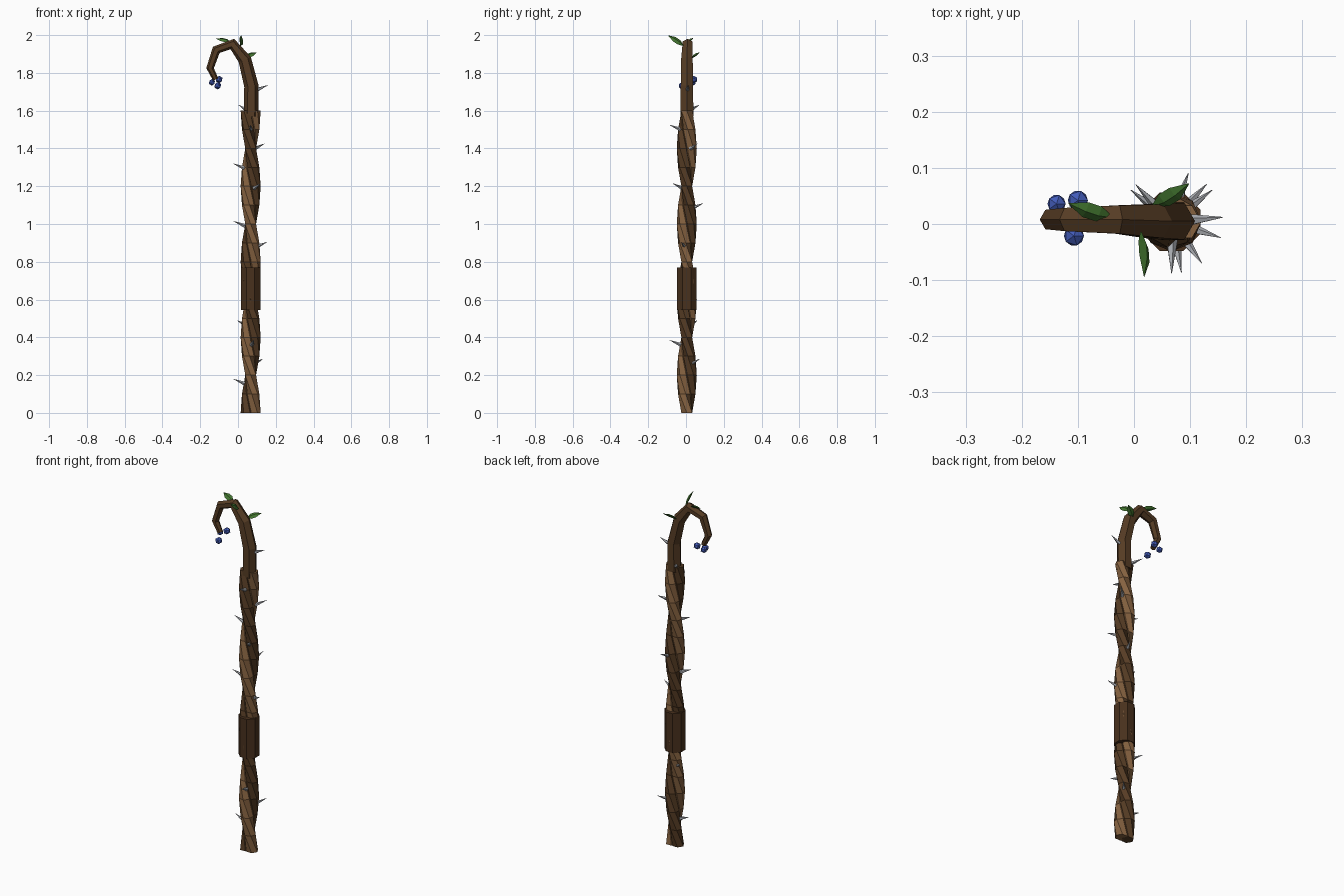
import bpy, bmesh, math
from mathutils import Vector

if "Cube" in bpy.data.objects:
    bpy.data.objects.remove(bpy.data.objects["Cube"])

CX, CY = 0.067, 0.004   # shaft axis


def material(name, rgb):
    m = bpy.data.materials.new(name)
    m.diffuse_color = (*[c ** 2.2 for c in rgb], 1)
    m.use_nodes = True
    m.node_tree.nodes["Principled BSDF"].inputs["Base Color"].default_value = m.diffuse_color
    return m


TAN = material("light_wood", (0.52, 0.385, 0.26))
BROWN = material("dark_wood", (0.34, 0.245, 0.16))
GRIP = material("grip_wood", (0.29, 0.205, 0.135))
GREY = material("thorn_grey", (0.66, 0.67, 0.69))
GREEN = material("leaf_green", (0.27, 0.46, 0.20))
BLUE = material("berry_blue", (0.27, 0.36, 0.72))


def finish(name, bm, mat):
    bmesh.ops.recalc_face_normals(bm, faces=bm.faces)
    me = bpy.data.meshes.new(name)
    bm.to_mesh(me)
    bm.free()
    me.materials.append(mat)
    ob = bpy.data.objects.new(name, me)
    bpy.context.collection.objects.link(ob)
    return ob


def loft(name, stations, sides, mat):
    """Stations are (centre, axis_u, axis_v, start_angle); axes hold the radii."""
    bm = bmesh.new()
    rings = []
    for c, u, v, a0 in stations:
        ring = []
        for k in range(sides):
            a = a0 + k * math.tau / sides
            ring.append(bm.verts.new(c + u * math.cos(a) + v * math.sin(a)))
        rings.append(ring)
    for a, b in zip(rings, rings[1:]):
        for k in range(sides):
            j = (k + 1) % sides
            bm.faces.new((a[k], a[j], b[j], b[k]))
    bm.faces.new(rings[0])
    bm.faces.new(rings[-1])
    return finish(name, bm, mat)


X, Y, Z = Vector((1, 0, 0)), Vector((0, 1, 0)), Vector((0, 0, 1))

# Two strands twisted round each other, one turn per 0.8
for name, phase, mat in (("dark_strand", math.pi, BROWN), ("light_strand", 0, TAN)):
    st = []
    for i in range(17):
        z = i * 0.1
        a = phase - math.tau * z / 0.8
        c = Vector((CX + 0.02 * math.cos(a), CY + 0.02 * math.sin(a), z))
        st.append((c, X * 0.033, Y * 0.033, a))
    loft(name, st, 6, mat)

# Hand grip
loft("grip", [(Vector((CX, CY, z)), X * 0.056, Y * 0.056, math.pi / 8)
              for z in (0.545, 0.77)], 8, GRIP)

# Curled hook, tapering to its tip
path = [(0.069, 1.57, 0.039), (0.071, 1.73, 0.038), (0.036, 1.87, 0.035),
        (-0.03, 1.953, 0.029), (-0.115, 1.922, 0.024), (-0.148, 1.825, 0.02),
        (-0.118, 1.765, 0.015)]
pts = [Vector((x, 0.005 + 0.003 * (i > 2), z)) for i, (x, z, r) in enumerate(path)]
st = []
for i, p in enumerate(pts):
    t = pts[min(i + 1, len(pts) - 1)] - pts[max(i - 1, 0)]
    t.y = 0
    t = Z if i == 0 else t.normalized()
    r = path[i][2]
    st.append((p, Y.cross(t) * r, Y * r, 0))
loft("hook", st, 6, BROWN)

# Thorns: tip height and direction round the shaft
thorns = [(0.18, 175), (0.285, 47), (0.385, -79), (0.49, 142), (0.905, -18),
          (1.015, 192), (1.11, 71), (1.215, -54), (1.32, 182), (1.425, 38),
          (1.525, -90), (1.63, 134), (1.735, 5)]
for z, deg in thorns:
    d = Vector((math.cos(math.radians(deg)), math.sin(math.radians(deg)), 0))
    axis = Vector((CX, CY, 0))
    base = axis + d * 0.032 + Z * (z - 0.025)
    tip = axis + d * 0.092 + Z * z
    t = (tip - base).normalized()
    side = Z.cross(t).normalized()
    up = t.cross(side)
    loft("thorn", [(base, side * 0.011, up * 0.011, 0),
                   (tip, side * 0.0006, up * 0.0006, 0)], 5, GREY)

# Leaves: base, tip and rough facing
leaves = [((-0.04, 0.012, 1.962), (-0.117, 0.037, 1.982), (0, -0.6, 1)),
          ((0.013, -0.015, 1.945), (0.018, -0.094, 1.998), (1, 0.3, 0.6)),
          ((0.034, 0.032, 1.878), (0.098, 0.072, 1.908), (0.1, -0.7, 1))]
for a, b, n in leaves:
    a, b = Vector(a), Vector(b)
    t = (b - a).normalized()
    side = t.cross(Vector(n)).normalized()
    up = side.cross(t)
    st = [(a.lerp(b, f) + up * h, side * 0.018 * w, up * 0.007 * w, 0)
          for f, w, h in ((0, 0.15, 0), (0.3, 0.9, 0.003), (0.6, 0.9, 0.003), (1, 0.04, 0))]
    loft("leaf", st, 4, GREEN)

# Berries hanging by the hook tip
for x, y, z, r in ((-0.1, 0.042, 1.765, 0.02), (-0.138, 0.036, 1.75, 0.018),
                   (-0.107, -0.021, 1.732, 0.02)):
    bm = bmesh.new()
    bmesh.ops.create_icosphere(bm, subdivisions=1, radius=r)
    bmesh.ops.translate(bm, vec=(x, y, z), verts=bm.verts)
    finish("berry", bm, BLUE)
